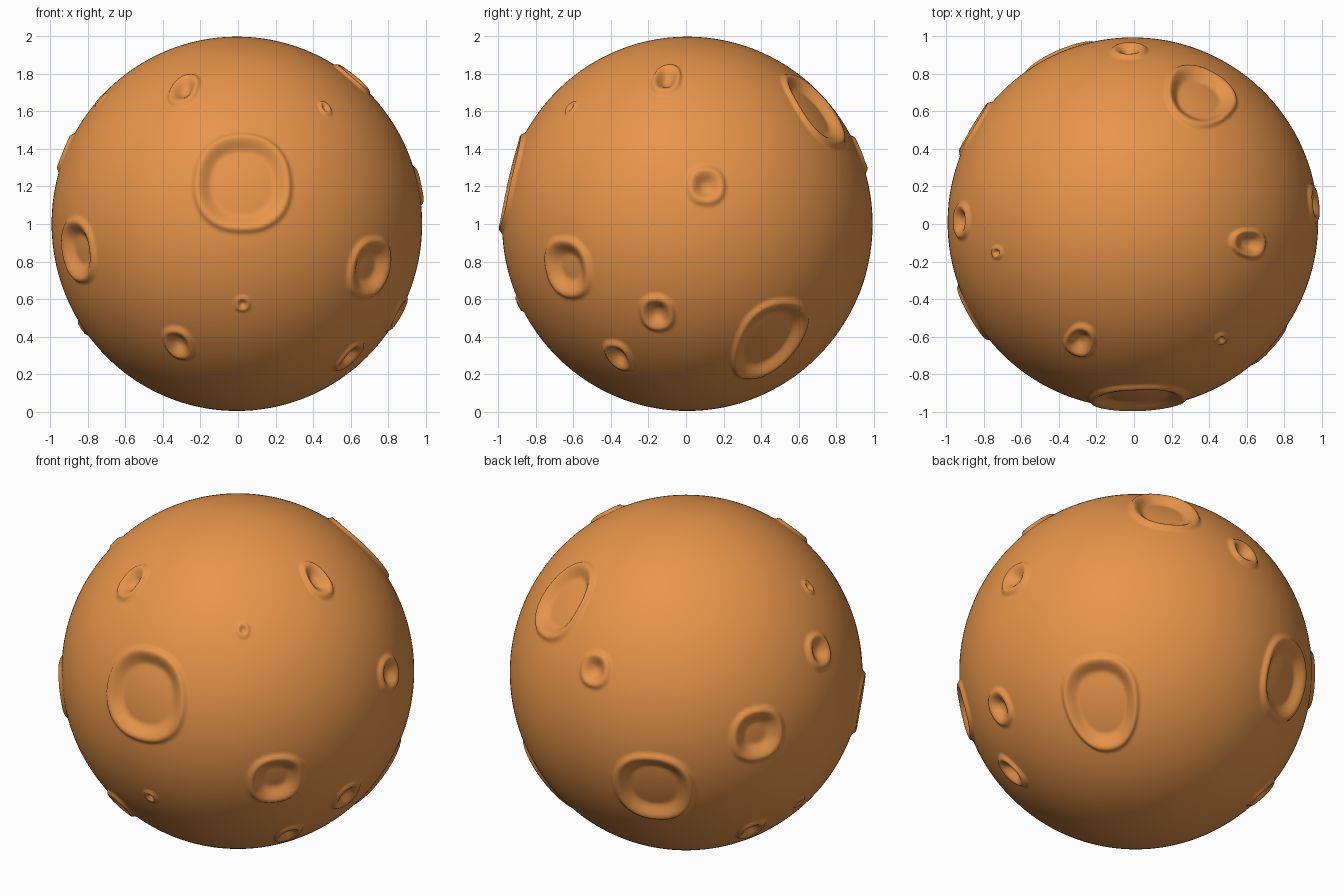
import bpy, bmesh
from math import atan2, asin, sqrt, pi, cos

if "Cube" in bpy.data.objects:
    bpy.data.objects.remove(bpy.data.objects["Cube"])

CENTRE = (-0.006, 0.007, 1.001)
RADIUS_XY, RADIUS_Z = 0.987, 0.997

# craters: x, y, z direction from the centre, angular radius
CRATERS = [
    (0.03, -0.95, 0.22, 0.285), (0.36, 0.68, 0.61, 0.26),
    (0.62, 0.44, -0.63, 0.29), (-0.38, 0.865, -0.29, 0.255),
    (-0.85, -0.48, -0.14, 0.187), (0.70, -0.63, -0.23, 0.18),
    (-0.85, 0.51, 0.035, 0.175),
    (-0.28, -0.63, 0.71, 0.13), (0.62, -0.11, 0.77, 0.135),
    (-0.31, -0.69, -0.63, 0.122), (0.59, -0.36, -0.69, 0.122),
    (0.96, 0.10, 0.20, 0.117), (0.85, -0.16, -0.47, 0.12),
    (-0.02, 0.92, 0.37, 0.115), (-0.92, 0.01, 0.38, 0.117),
    (-0.66, 0.31, -0.67, 0.12),
    (0.47, -0.62, 0.61, 0.05), (0.03, -0.89, -0.42, 0.05),
    (-0.73, -0.16, 0.66, 0.05), (-0.82, 0.07, -0.55, 0.05),
]


def lon_lat(x, y, z):
    return atan2(y, x), asin(max(-1, min(1, z / sqrt(x * x + y * y + z * z))))


def ease(t):
    t = max(0.0, min(1.0, t))
    return t * t * (3 - 2 * t)


def crater_height(d, size):
    """Height at distance d from the crater centre: bowl, raised rim, outside."""
    rim = min(0.018, 0.25 * size)
    depth = min(0.034, 0.22 * size)
    edge = min(0.03, 0.3 * size)          # rim crest lies this far inside
    wall = min(0.085, 0.65 * size)        # width of the inner wall
    crest = size - edge
    if d > crest:
        return rim * (1 - ease((d - crest) / edge))
    return rim - (rim + depth) * ease((crest - d) / wall)


# cratered globe
bm = bmesh.new()
bmesh.ops.create_uvsphere(bm, u_segments=512, v_segments=264, radius=1)
spots = [(*lon_lat(x, y, z), a) for x, y, z, a in CRATERS]
for v in bm.verts:
    lon, lat = lon_lat(*v.co)
    r = 1.0
    for lon0, lat0, size in spots:
        dv = abs(lat - lat0)
        if dv > size:
            continue
        du = abs((lon - lon0 + pi) % (2 * pi) - pi)
        if du > size:
            continue
        d = (du ** 2.3 + dv ** 2.3) ** (1 / 2.3)   # slightly squared outline
        if d < size:
            r += crater_height(d, size)
    v.co = (v.co.x * r * RADIUS_XY, v.co.y * r * RADIUS_XY, v.co.z * r * RADIUS_Z)
for f in bm.faces:
    f.smooth = True

mesh = bpy.data.meshes.new("cratered_globe")
bm.to_mesh(mesh)
bm.free()
globe = bpy.data.objects.new("cratered_globe", mesh)
globe.location = CENTRE
bpy.context.collection.objects.link(globe)

# orange surface
mat = bpy.data.materials.new("orange_rock")
mat.diffuse_color = (0.80, 0.30, 0.07, 1)
mat.use_nodes = True
mat.node_tree.nodes["Principled BSDF"].inputs["Base Color"].default_value = mat.diffuse_color
mesh.materials.append(mat)
